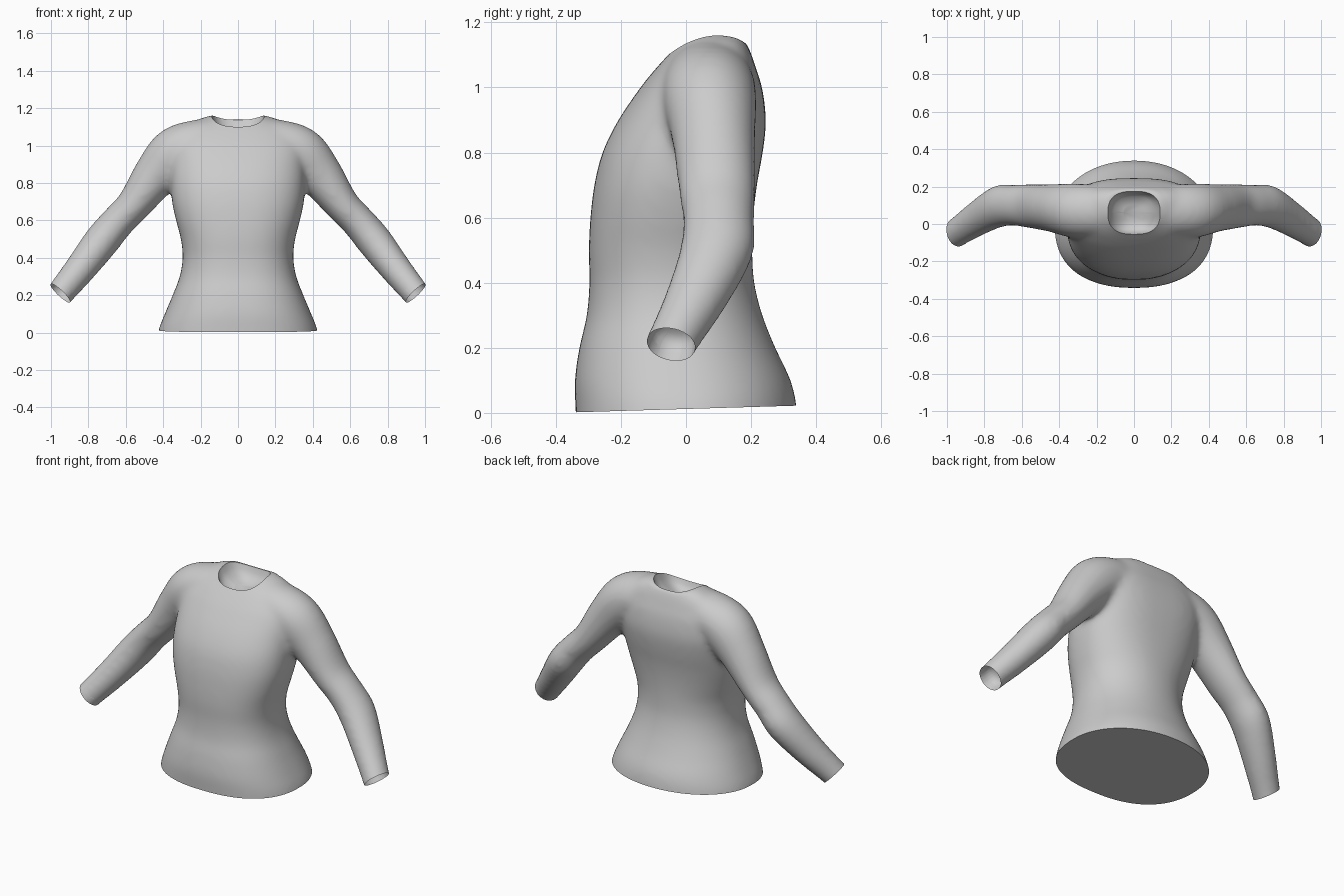
import bpy, bmesh, math
from mathutils import Vector

cube = bpy.data.objects.get("Cube")
if cube:
    bpy.data.objects.remove(cube)


def spline(keys, steps=5):
    """Catmull-Rom interpolation through tuples of equal length."""
    out = []
    for i in range(len(keys) - 1):
        a, b, c, d = (Vector(keys[min(max(i + k, 0), len(keys) - 1)]) for k in (-1, 0, 1, 2))
        for s in range(steps):
            t = s / steps
            out.append((b * 2 + (c - a) * t + (a * 2 - b * 5 + c * 4 - d) * t * t
                        + (b * 3 - a - c * 3 + d) * t ** 3) / 2)
    return out + [Vector(keys[-1])]


def loft(bm, rings):
    """Skin a list of point rings into a closed solid."""
    loops = [[bm.verts.new(p) for p in ring] for ring in rings]
    n = len(loops[0])
    for lo, hi in zip(loops, loops[1:]):
        for i in range(n):
            bm.faces.new((lo[i], lo[(i + 1) % n], hi[(i + 1) % n], hi[i]))
    bm.faces.new(loops[0][::-1])
    bm.faces.new(loops[-1])


def power(v, e):
    return math.copysign(abs(v) ** e, v)


ANGLES = [math.tau * i / 48 for i in range(48)]

# Torso stations: height, half width, front depth, back depth
torso = [(-.08, .44, -.335, .345), (.02, .423, -.34, .34), (.1, .392, -.342, .322),
         (.2, .35, -.328, .275), (.3, .312, -.305, .235), (.4, .296, -.297, .21),
         (.5, .306, -.299, .204), (.6, .332, -.294, .207), (.7, .353, -.282, .218),
         (.8, .36, -.257, .236), (.9, .36, -.208, .246), (1.0, .36, -.14, .234),
         (1.05, .34, -.1, .218), (1.1, .29, -.055, .202), (1.14, .21, -.005, .185),
         (1.165, .145, .05, .165)]


def torso_ring(st):
    z, w, front, back = st
    mid, depth = (front + back) / 2, (back - front) / 2
    back_power = 2.1 + max(0, min(z - .5, .4)) * 1.6
    ring = []
    for a in ANGLES:
        e = 2 / (2.4 if math.sin(a) < 0 else back_power)
        ring.append((w * power(math.cos(a), e), mid + depth * power(math.sin(a), e), z))
    return ring


# Sleeve stations: centre x, y, z, thickness, depth radius
sleeve = [(.06, .07, 1.035, .11, .12), (.22, .07, 1.012, .126, .14), (.335, .073, .955, .142, .144),
          (.44, .085, .84, .122, .128), (.555, .095, .685, .094, .118), (.645, .1, .59, .091, .11),
          (.73, .092, .488, .095, .114), (.84, .03, .345, .085, .1), (.95, -.045, .21, .074, .084),
          (1.02, -.092, .12, .071, .08)]


def sleeve_rings(side):
    path = spline(sleeve)
    rings = []
    for i, (x, y, z, thick, depth) in enumerate(path):
        d = path[min(i + 1, len(path) - 1)] - path[max(i - 1, 0)]
        n = Vector((-d[2], d[0])).normalized()
        rings.append([(side * (x + n.x * thick * math.cos(a)), y + depth * math.sin(a),
                       z + n.y * thick * math.cos(a)) for a in ANGLES])
    return rings


# Overlapping solids, fused into one garment skin
bm = bmesh.new()
loft(bm, [torso_ring(s) for s in spline(torso)])
for side in (-1, 1):
    loft(bm, sleeve_rings(side))
bmesh.ops.recalc_face_normals(bm, faces=bm.faces)
mesh = bpy.data.meshes.new("shirt")
bm.to_mesh(mesh)
bm.free()
shirt = bpy.data.objects.new("shirt", mesh)
bpy.context.scene.collection.objects.link(shirt)
fuse = shirt.modifiers.new("fuse", 'REMESH')
fuse.mode = 'VOXEL'
fuse.voxel_size = .014
soften = shirt.modifiers.new("soften", 'SMOOTH')
soften.factor = .5
soften.iterations = 20
bpy.context.view_layer.update()
skin = bpy.data.meshes.new_from_object(shirt.evaluated_get(bpy.context.evaluated_depsgraph_get()))
shirt.modifiers.clear()
shirt.data = skin
bm = bmesh.new()
bm.from_mesh(skin)


def slice_off(point, normal):
    geom = bm.verts[:] + bm.edges[:] + bm.faces[:]
    cut = bmesh.ops.bisect_plane(bm, geom=geom, plane_co=point, plane_no=normal, clear_outer=True)
    return [e for e in cut["geom_cut"] if isinstance(e, bmesh.types.BMEdge)]


def line_opening(rim, outward, steps):
    """Turn a rim inward into a hollow; steps are (scale, depth) pairs."""
    rim_verts = {v for e in rim for v in e.verts}
    centre = sum((v.co for v in rim_verts), Vector()) / len(rim_verts)
    last_scale, last_depth = 1, 0
    for scale, depth in steps:
        new = bmesh.ops.extrude_edge_only(bm, edges=rim)["geom"]
        rim = [g for g in new if isinstance(g, bmesh.types.BMEdge) and g.is_boundary]
        for v in (g for g in new if isinstance(g, bmesh.types.BMVert)):
            base = centre - outward * last_depth
            v.co = centre - outward * depth + (v.co - base) * (scale / last_scale)
        last_scale, last_depth = scale, depth
    bmesh.ops.edgeloop_fill(bm, edges=rim)


# Closed hem and hollow cuffs
hem = slice_off((0, -.335, .002), (0, .03, -1))
bmesh.ops.edgeloop_fill(bm, edges=hem)
for side in (-1, 1):
    axis = Vector((side * .67, -.2, -.7)).normalized()
    cuff = slice_off((side * .95, -.045, .21), axis)
    line_opening(cuff, axis, [(.95, .03), (.85, .06), (.5, .08)])

# Scooped neck opening, with its rim drawn onto a clean rounded outline
NECK_Y, NECK_W, NECK_D = .06, .14, .115


def neck_radius(p):
    return (abs(p.x / NECK_W) ** 2.6 + abs((p.y - NECK_Y) / NECK_D) ** 2.6) ** (1 / 2.6)


hole = [f for f in bm.faces
        if f.calc_center_median().z > .9 and neck_radius(f.calc_center_median()) < 1]
bmesh.ops.delete(bm, geom=hole, context='FACES')
for v in bm.verts:
    if v.is_boundary:
        r = neck_radius(v.co)
        v.co.x /= r
        v.co.y = NECK_Y + (v.co.y - NECK_Y) / r
        drop = 2.5 if v.co.y < .1 else 4
        v.co.z = 1.16 - drop * (v.co.y - .1) ** 2
collar = [v for v in bm.verts if v.co.z > .95 and not v.is_boundary and neck_radius(v.co) < 1.4]
for i in range(6):
    bmesh.ops.smooth_vert(bm, verts=collar, factor=.5,
                          use_axis_x=True, use_axis_y=True, use_axis_z=True)
neck = [e for e in bm.edges if e.is_boundary]
line_opening(neck, Vector((0, 0, 1)), [(.92, .03), (.75, .06), (.4, .08)])
bmesh.ops.recalc_face_normals(bm, faces=bm.faces)
bm.to_mesh(skin)
bm.free()

# Plain grey cloth
cloth = bpy.data.materials.new("grey cloth")
cloth.use_nodes = True
colour = (.6, .6, .6, 1)
cloth.diffuse_color = colour
cloth.node_tree.nodes["Principled BSDF"].inputs["Base Color"].default_value = colour
skin.materials.clear()
skin.materials.append(cloth)

bpy.context.view_layer.objects.active = shirt
shirt.select_set(True)
bpy.ops.object.shade_smooth_by_angle(angle=math.radians(50))
